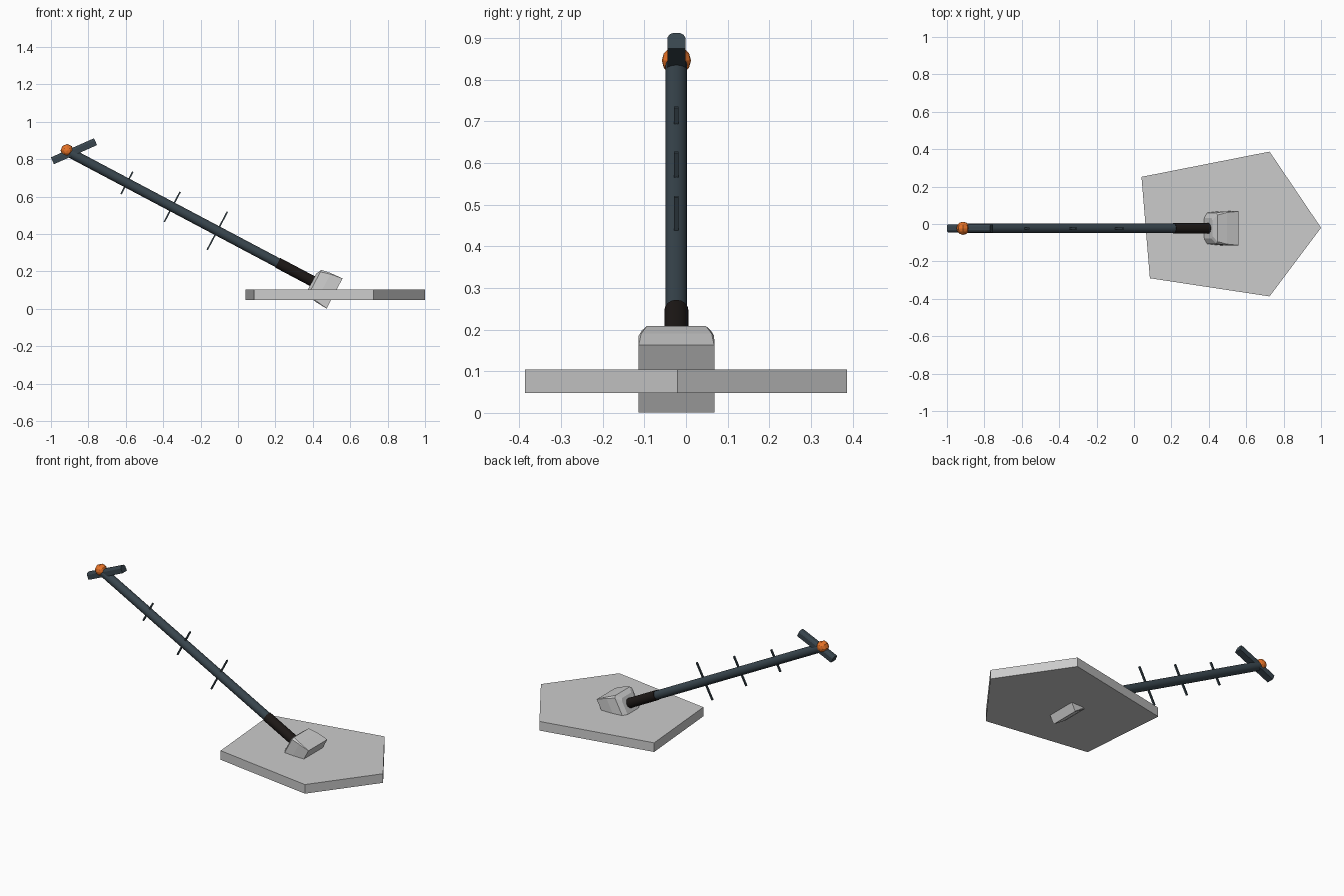
import bpy, bmesh, math
from mathutils import Matrix, Vector

if "Cube" in bpy.data.objects:
    bpy.data.objects.remove(bpy.data.objects["Cube"])

Y0 = -0.023                      # centre plane of the handle
TILT = math.radians(27.9)        # handle slope
FRAME = Matrix.Rotation(TILT, 4, 'Y')   # local x runs down the handle, local z across it
AXIS = 0.317                     # offset of the handle axis in that frame


def material(name, rgb):
    m = bpy.data.materials.new(name)
    m.diffuse_color = (*rgb, 1)
    m.use_nodes = True
    m.node_tree.nodes["Principled BSDF"].inputs["Base Color"].default_value = m.diffuse_color
    return m


STEEL = material("dark_steel", (0.04, 0.06, 0.075))
GRIP = material("black_rubber", (0.012, 0.009, 0.008))
ORANGE = material("orange", (0.8, 0.17, 0.02))


def finish(name, bm, mat=None, smooth=False):
    bmesh.ops.recalc_face_normals(bm, faces=bm.faces)
    me = bpy.data.meshes.new(name)
    bm.to_mesh(me)
    bm.free()
    ob = bpy.data.objects.new(name, me)
    bpy.context.collection.objects.link(ob)
    if mat:
        me.materials.append(mat)
    if smooth:
        bpy.context.view_layer.objects.active = ob
        ob.select_set(True)
        bpy.ops.object.shade_smooth_by_angle(angle=math.radians(35))
        ob.select_set(False)
    return ob


def loft(name, rings, mat=None, smooth=False):
    """Skin a list of closed rings with equal point counts and cap both ends."""
    bm = bmesh.new()
    vs = [[bm.verts.new(p) for p in r] for r in rings]
    n = len(vs[0])
    for a, b in zip(vs, vs[1:]):
        for i in range(n):
            j = (i + 1) % n
            bm.faces.new((a[i], a[j], b[j], b[i]))
    bm.faces.new(vs[0])
    bm.faces.new(vs[-1])
    return finish(name, bm, mat, smooth)


def on_handle(a, y, z):
    return FRAME @ Vector((a, 0, AXIS + z)) + Vector((0, Y0 + y, 0))


def rod(name, a0, a1, r, mat, n=16):
    rings = [[on_handle(a, r * math.cos(t), r * math.sin(t))
              for t in (2 * math.pi * i / n for i in range(n))] for a in (a0, a1)]
    return loft(name, rings, mat, True)


# five-sided slab
outline = [(0.04, 0.252), (0.085, -0.29), (0.725, -0.387), (1.0, -0.02), (0.725, 0.387)]
loft("base_slab", [[(x, y, z) for x, y in outline] for z in (0.048, 0.104)])

# pommel block sunk in the slab, narrowing toward the grip
def block_ring(a, hy, hz, c):
    pts = [(hy, hz - c), (hy - c, hz), (c - hy, hz), (-hy, hz - c),
           (-hy, c - hz), (c - hy, -hz), (hy - c, -hz), (hy, c - hz)]
    return [on_handle(a, y, z - 0.003) for y, z in pts]

loft("tapered_block", [block_ring(0.418, 0.0915, 0.0915, 0.001),
                       block_ring(0.350, 0.0905, 0.087, 0.006),
                       block_ring(0.297, 0.083, 0.079, 0.012),
                       block_ring(0.282, 0.055, 0.050, 0.012)])

# handle shaft and grip
rod("shaft", -1.204, 0.08, 0.026, STEEL)
rod("grip", 0.073, 0.29, 0.029, GRIP)

# thin cross pins, longer toward the grip
for i, (a, half) in enumerate([(-0.84, 0.068), (-0.566, 0.091), (-0.293, 0.115)]):
    sq = [(-0.004, -0.0055), (0.004, -0.0055), (0.004, 0.0055), (-0.004, 0.0055)]
    loft(f"cross_pin_{i + 1}", [[on_handle(a + p, q, h) for p, q in sq]
                                for h in (-half, half)], STEEL)

# top crossbar: flat underside, rounded upper side
bar = Matrix.Translation((-0.877, Y0, 0.8425)) @ Matrix.Rotation(math.radians(-23.9), 4, 'Y')
section = [(-0.0215, -0.02), (0.0215, -0.02), (0.0215, 0.008), (0.017, 0.016),
           (0.009, 0.02), (-0.009, 0.02), (-0.017, 0.016), (-0.0215, 0.008)]
loft("crossbar", [[bar @ Vector((x, y, z)) for y, z in section] for x in (-0.126, 0.126)],
     STEEL)

# faceted orange knob, poles on the y axis
bm = bmesh.new()
bmesh.ops.create_uvsphere(bm, u_segments=8, v_segments=6, radius=0.035)
bmesh.ops.transform(bm, verts=bm.verts, matrix=Matrix.Translation((-0.914, Y0, 0.846))
                    @ Matrix.Rotation(math.pi / 2, 4, 'X'))
finish("knob", bm, ORANGE)
